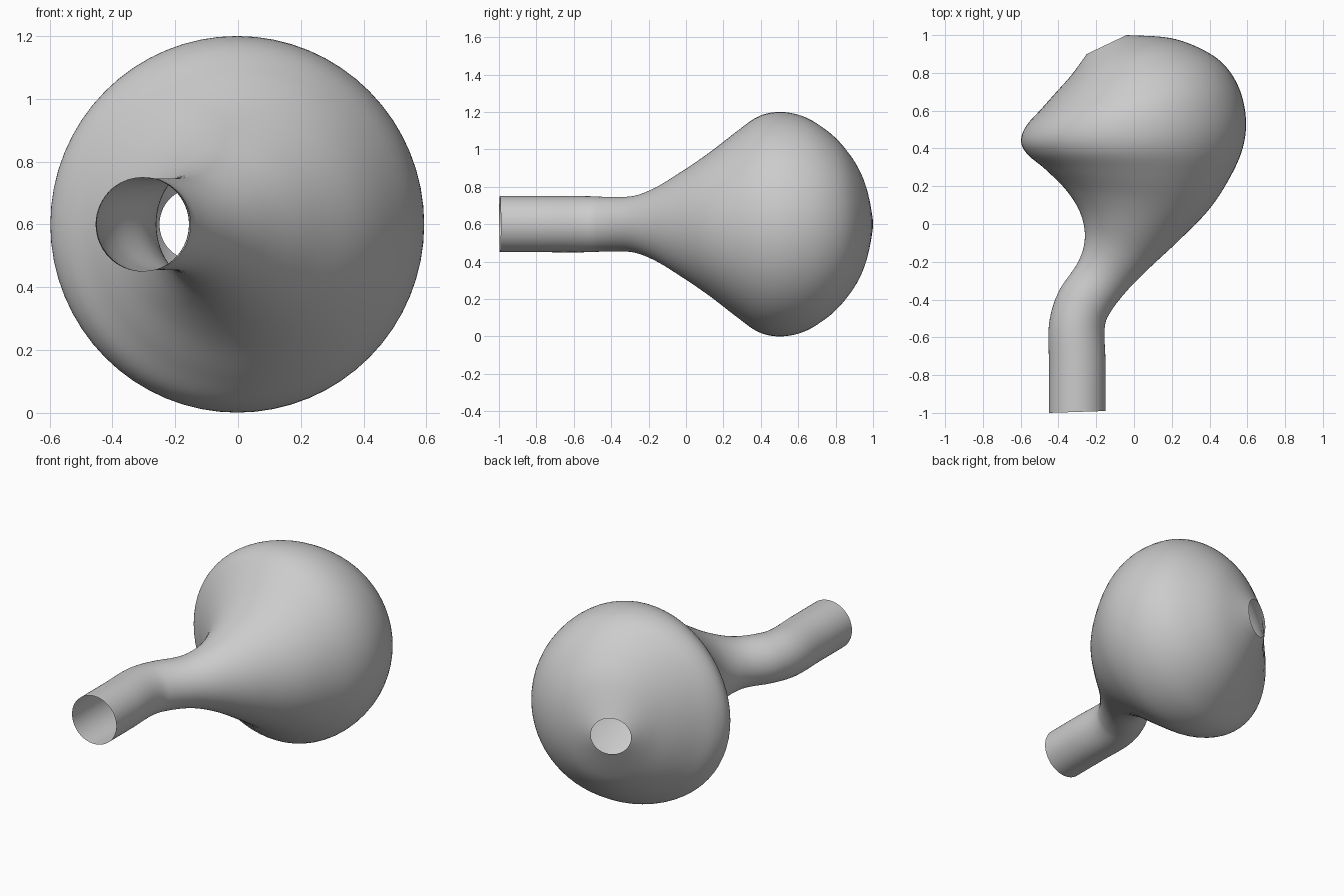
import bpy, bmesh, math
from mathutils import Vector

if "Cube" in bpy.data.objects:
    bpy.data.objects.remove(bpy.data.objects["Cube"])

grey = bpy.data.materials.new("plain_grey")
grey.use_nodes = True
colour = (0.6, 0.6, 0.6, 1)
grey.diffuse_color = colour
grey.node_tree.nodes["Principled BSDF"].inputs["Base Color"].default_value = colour

SIDES, STEPS, MID = 64, 6, 0.6

# Cross-sections along the bent axis: left x, left y, right x, right y, half height
sections = [
    (-.45, -1, -.15, -.99, .15),
    (-.45, -.75, -.15, -.75, .15),
    (-.45, -.53, -.155, -.55, .15),
    (-.40, -.36, -.12, -.46, .146),
    (-.295, -.2, -.03, -.345, .152),
    (-.26, -.07, .09, -.225, .2),
    (-.285, .06, .24, -.085, .285),
    (-.36, .18, .4, .08, .385),
    (-.47, .29, .51, .25, .495),
    (-.565, .37, .575, .4, .575),
    (-.598, .44, .593, .55, .6),
    (-.57, .52, .56, .71, .58),
    (-.49, .61, .48, .84, .515),
    (-.41, .70, .36, .925, .43),
    (-.33, .79, .19, .985, .31),
    (-.25, .9, -.04, 1, .112),
]


def spline(a, b, c, d, t):
    """Catmull-Rom blend of four neighbouring sections."""
    return [q + t / 2 * (r - p + t * (2 * p - 5 * q + 4 * r - s + t * (3 * (q - r) + s - p)))
            for p, q, r, s in zip(a, b, c, d)]


def smooth_sections(rows):
    padded = [rows[0]] + rows + [rows[-1]]
    out = [spline(*padded[i:i + 4], k / STEPS)
           for i in range(len(rows) - 1) for k in range(STEPS)]
    return out + [rows[-1]]


# Hollow bulb with a bent neck, open at both ends
bm = bmesh.new()
rings = []
for lx, ly, rx, ry, height in smooth_sections(sections):
    left, right = Vector((lx, ly, MID)), Vector((rx, ry, MID))
    centre, half = (left + right) / 2, (right - left) / 2
    rings.append([bm.verts.new(centre + half * math.cos(a) + Vector((0, 0, height * math.sin(a))))
                  for a in (2 * math.pi * i / SIDES for i in range(SIDES))])
for low, high in zip(rings, rings[1:]):
    for i in range(SIDES):
        j = (i + 1) % SIDES
        bm.faces.new((low[i], low[j], high[j], high[i]))

mesh = bpy.data.meshes.new("bulb_with_neck")
bm.to_mesh(mesh)
bm.free()
mesh.materials.append(grey)
mesh.shade_smooth()
bulb = bpy.data.objects.new("bulb_with_neck", mesh)
bpy.context.collection.objects.link(bulb)
